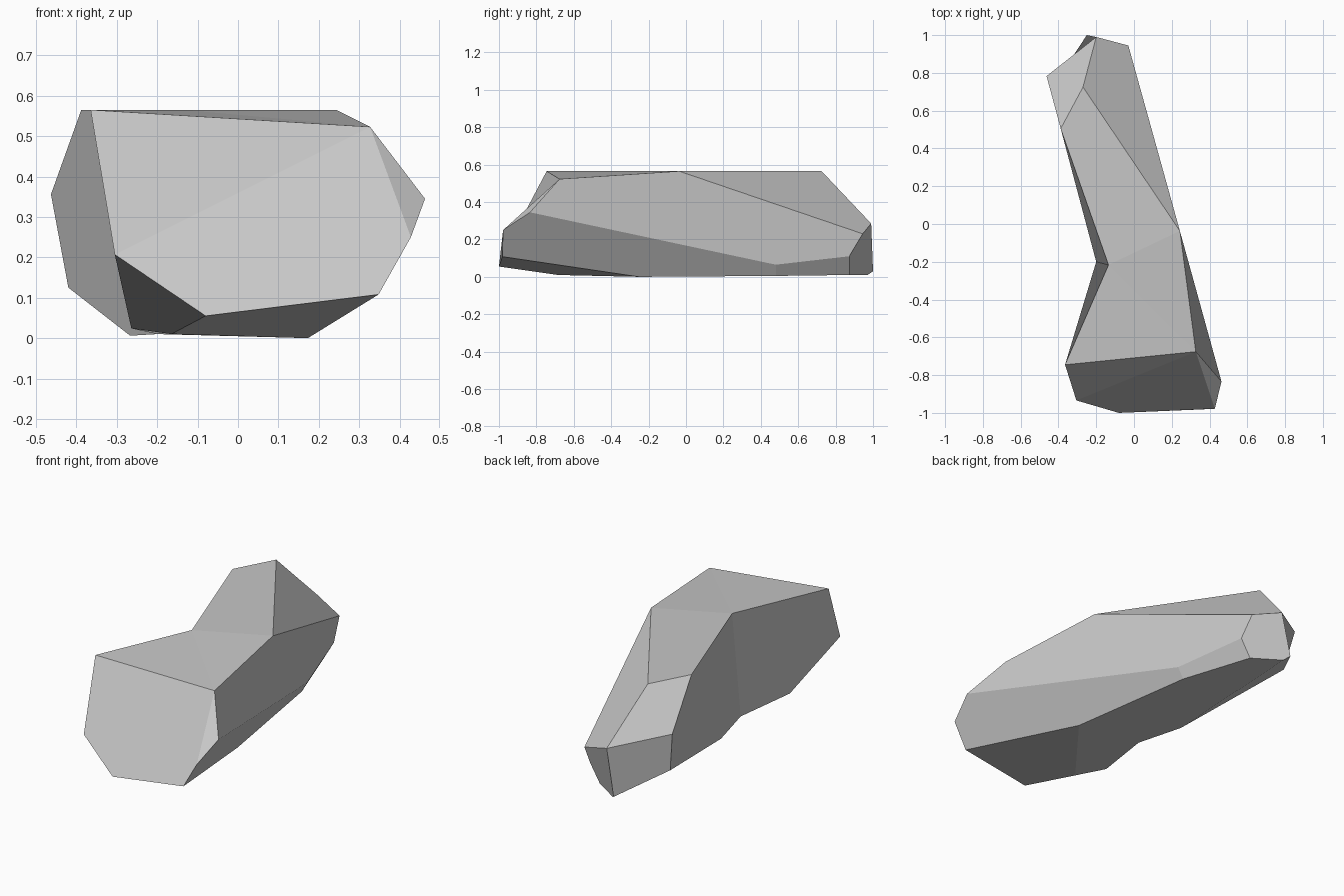
import bpy
import bmesh
from mathutils import Vector

default = bpy.data.objects.get("Cube")
if default:
    bpy.data.objects.remove(default, do_unlink=True)

# One stone colour
stone = bpy.data.materials.new("stone_grey")
stone.use_nodes = True
stone.diffuse_color = (0.57, 0.57, 0.57, 1)
stone.node_tree.nodes["Principled BSDF"].inputs["Base Color"].default_value = stone.diffuse_color

# Corners of the boulder, named by where they sit
corners = dict(
    # flat crown, from the nose to the tail
    brow_right=(-.365, -.745, .565), brow_left=(.327, -.676, .523),
    bend_top=(-.135, -.217, .565), crown_left=(.243, -.037, .565),
    crown_right=(-.388, .505, .565), crown_back=(-.27, .725, .565),
    # blunt nose
    cheek=(.463, -.834, .345), jaw=(.428, -.978, .25), chin_left=(.348, -.982, .108),
    chin=(-.08, -1, .055), chin_right=(-.305, -.934, .207),
    # narrow tail
    tail_top=(-.2, .99, .285), tail_left=(-.03, .945, .23),
    hip=(-.463, .783, .356), hip_low=(-.42, .74, .125), tail_low=(-.25, 1, .03),
    heel_left=(-.015, .873, .11), flank=(.095, .48, .065),
    # underside outline
    base_nose=(-.165, -.685, .01), base_right=(-.264, -.545, .024),
    base_bend=(-.2, -.2, .01), base_hip=(-.267, .07, .006),
    base_tail=(-.225, .97, .01), base_heel=(-.075, .873, .01),
    base_flank=(.06, .48, .005), base_left=(.173, -.25, 0),
)

# Broad chiselled facets; a slash divides a slightly bent facet into its pieces
facets = [
    # crown and its slopes
    "brow_right brow_left bend_top",
    "bend_top brow_left crown_left",
    "bend_top crown_left crown_back crown_right",
    "crown_left tail_left tail_top crown_back",
    "crown_back tail_top hip crown_right",
    # nose
    "brow_right chin_right brow_left",
    "chin_right jaw brow_left / chin_right chin jaw / chin chin_left jaw",
    "brow_left jaw cheek",
    "chin_right base_right base_nose chin",
    "chin base_nose base_left chin_left",
    # left wall
    "brow_left cheek crown_left / crown_left cheek flank / "
    "crown_left flank tail_left / flank heel_left tail_left",
    "cheek jaw chin_left base_left base_flank flank",
    "flank base_flank base_heel heel_left",
    # right wall, bent inward at the middle
    "brow_right bend_top base_bend / brow_right base_bend base_right / "
    "brow_right base_right chin_right",
    "bend_top crown_right base_bend / crown_right base_hip base_bend / "
    "crown_right hip_low base_hip / crown_right hip hip_low",
    # tail end
    "tail_top tail_low hip_low / tail_top hip_low hip",
    "tail_left heel_left base_heel base_tail tail_low tail_top",
    "hip_low tail_low base_tail base_hip",
    # underside
    "base_nose base_right base_bend base_hip base_tail base_heel base_flank base_left",
]

bm = bmesh.new()
verts = {name: bm.verts.new(place) for name, place in corners.items()}
owners = []
for number, facet in enumerate(facets):
    for piece in facet.split("/"):
        face = bm.faces.new([verts[name] for name in piece.split()])
        face.smooth = True
        owners.append(number)
bmesh.ops.recalc_face_normals(bm, faces=bm.faces[:])

mesh = bpy.data.meshes.new("boulder")
bm.to_mesh(mesh)
bm.free()
mesh.materials.append(stone)

# Shade every facet evenly, as one flat plane
facing = [Vector() for facet in facets]
for polygon, owner in zip(mesh.polygons, owners):
    facing[owner] += polygon.normal * polygon.area
normals = [facing[owner].normalized()
           for polygon, owner in zip(mesh.polygons, owners)
           for corner in polygon.vertices]
mesh.normals_split_custom_set(normals)

boulder = bpy.data.objects.new("boulder", mesh)
bpy.context.collection.objects.link(boulder)
